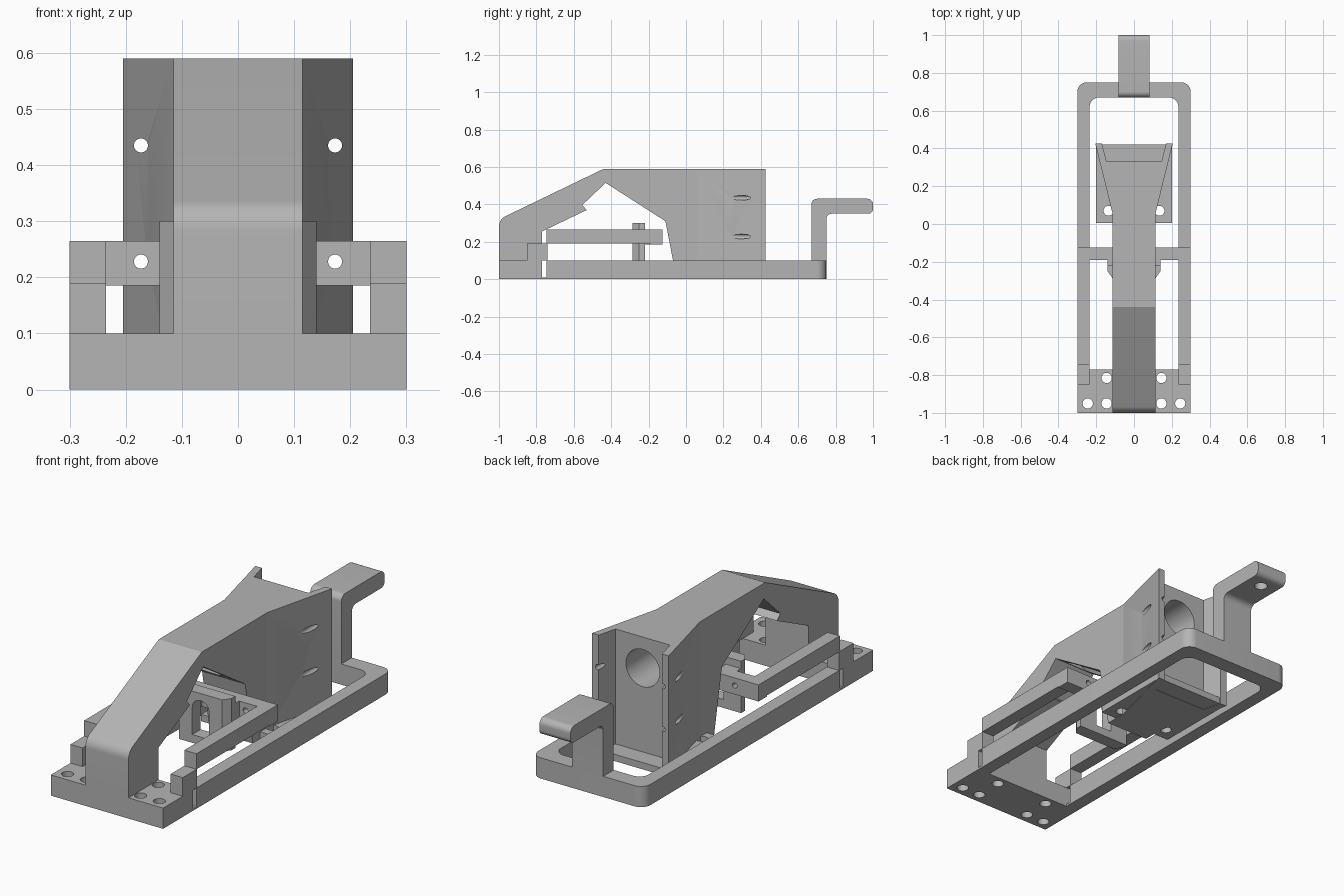
import bpy, bmesh, math
from mathutils import Vector

if "Cube" in bpy.data.objects:
    bpy.data.objects.remove(bpy.data.objects["Cube"])

grey = bpy.data.materials.new("plain grey")
grey.use_nodes = True
colour = (0.46, 0.46, 0.46, 1)
grey.diffuse_color = colour
grey.node_tree.nodes["Principled BSDF"].inputs["Base Color"].default_value = colour


def rounded(points):
    """Replace corners given as (a, b, radius) by short arcs."""
    out = []
    for i, p in enumerate(points):
        c = Vector(p[:2])
        if len(p) == 2:
            out.append(c)
            continue
        u = (Vector(points[i - 1][:2]) - c).normalized()
        v = (Vector(points[(i + 1) % len(points)][:2]) - c).normalized()
        half = u.angle(v) / 2
        centre = c + (u + v).normalized() * p[2] / math.sin(half)
        start = c + u * p[2] / math.tan(half) - centre
        end = c + v * p[2] / math.tan(half) - centre
        for k in range(9):
            d = start.lerp(end, k / 8).normalized()
            out.append(centre + d * p[2])
    return out


def prism(name, points, axis, lo, hi):
    """Extrude a (y, z) outline along x, or an (x, y) outline along z."""
    place = (lambda p, t: (t, p.x, p.y)) if axis == "x" else (lambda p, t: (p.x, p.y, t))
    outline = rounded(points)
    bm = bmesh.new()
    face = bm.faces.new([bm.verts.new(place(p, lo)) for p in outline])
    new = bmesh.ops.extrude_face_region(bm, geom=[face])["geom"]
    shift = Vector(place(Vector((0, 0)), hi - lo))
    bmesh.ops.translate(bm, vec=shift, verts=[g for g in new if isinstance(g, bmesh.types.BMVert)])
    bmesh.ops.recalc_face_normals(bm, faces=bm.faces)
    mesh = bpy.data.meshes.new(name)
    bm.to_mesh(mesh)
    bm.free()
    mesh.materials.append(grey)
    obj = bpy.data.objects.new(name, mesh)
    bpy.context.collection.objects.link(obj)
    return obj


def box(name, x, y, z):
    return prism(name, [(x[0], y[0]), (x[1], y[0]), (x[1], y[1]), (x[0], y[1])], "z", *z)


def drill(location, radius, depth, axis="z"):
    turn = (math.pi / 2, 0, 0) if axis == "y" else (0, 0, 0)
    bpy.ops.mesh.primitive_cylinder_add(vertices=40, radius=radius, depth=depth,
                                        location=location, rotation=turn)
    tool = bpy.context.object
    tool.hide_render = True
    tool.data.materials.append(grey)
    return tool


def activate(obj):
    bpy.ops.object.select_all(action="DESELECT")
    obj.select_set(True)
    bpy.context.view_layer.objects.active = obj


def cut(obj, tools):
    for tool in tools:
        mod = obj.modifiers.new("cut", "BOOLEAN")
        mod.object = tool
        mod.operation = "DIFFERENCE"
        mod.solver = "EXACT"
        activate(obj)
        bpy.ops.object.modifier_apply(modifier=mod.name)
        bpy.data.objects.remove(tool)


sides = (-1, 1)

# Mounting block with six screw holes
block = box("mounting_block", (-0.3, 0.3), (-1, -0.77), (0, 0.1))
cut(block, [drill((s * x, y, 0.05), 0.027, 0.3)
            for s in sides for x, y in ((0.245, -0.95), (0.145, -0.95), (0.145, -0.815))])

# Arched body, with its stepped opening
arch = prism("arched_body", [
    (-1, 0.09), (-1, 0.32, 0.06), (-0.44, 0.59), (0.33, 0.59), (0.33, 0),
    (-0.05, 0), (-0.11, 0.31), (-0.43, 0.515), (-0.555, 0.396), (-0.53, 0.37),
    (-0.77, 0.255), (-0.77, 0.09)], "x", -0.115, 0.115)

# Flared back with two wings
half = [(0.115, 0.06), (0.205, 0.425), (0.17, 0.425), (0.145, 0.33)]
flare = prism("flared_back", half + [(-x, y) for x, y in reversed(half)], "z", 0, 0.59)
cut(flare, [drill((s * 0.173, 0.29, z), 0.0125, 0.4, "y")
            for s in sides for z in (0.228, 0.435)])
for part in (arch, flare):
    cut(part, [drill((0, 0.0, 0.44), 0.09, 0.84, "y")])

# Floor plate under the body
floor = box("floor_plate", (-0.2, 0.2), (0.005, 0.42), (0.002, 0.035))
cut(floor, [drill((s * 0.135, 0.07, 0.02), 0.026, 0.2) for s in sides])

# Open lever frame with rounded back corners
prism("lever_frame", [
    (-0.3, -0.745), (-0.3, 0.75, 0.05), (0.3, 0.75, 0.05), (0.3, -0.745),
    (0.235, -0.745), (0.235, 0.67, 0.05), (-0.235, 0.67, 0.05), (-0.235, -0.745)],
    "z", 0, 0.1)

# Thin hinges, hinge posts and upper arms on both sides
for s, word in zip(sides, ("right", "left")):
    span = sorted((s * 0.235, s * 0.3))
    box(word + "_lower_hinge", span, (-0.775, -0.74), (0, 0.01))
    box(word + "_hinge_post", span, (-0.85, -0.77), (0.095, 0.19))
    box(word + "_upper_hinge", span, (-0.775, -0.74), (0.1, 0.19))
    box(word + "_upper_arm", span, (-0.745, -0.13), (0.19, 0.265))

# Cross bar joining the arms
bar = box("cross_bar", (-0.3, 0.3), (-0.19, -0.125), (0.185, 0.265))
cut(bar, [drill((s * 0.173, -0.15, 0.228), 0.0125, 0.2, "y") for s in sides])

# Slotted holder in front of the cross bar
holder = prism("slotted_holder", [
    (-0.14, -0.22), (0.14, -0.22), (0.14, -0.25), (0.115, -0.285),
    (-0.115, -0.285), (-0.14, -0.25)], "z", 0.05, 0.3)
cut(holder, [box("slot", (-0.045, 0.045), (-0.4, -0.1), (0.09, 0.22)),
             drill((0, -0.25, 0.22), 0.045, 0.3, "y")])
for s in sides:
    box("holder_bridge", sorted((s * 0.06, s * 0.14)), (-0.225, -0.185), (0.185, 0.265))

# Bent handle with a blind hole underneath
handle = prism("handle", [
    (0.67, 0.09), (0.67, 0.43, 0.03), (1, 0.43, 0.03), (1, 0.35, 0.025),
    (0.75, 0.35, 0.03), (0.75, 0.09)], "x", -0.083, 0.083)
cut(handle, [drill((0, 0.92, 0.35), 0.03, 0.08)])

# Smooth only the rounded surfaces
for obj in bpy.context.scene.objects:
    if obj.type == "MESH":
        activate(obj)
        bpy.ops.object.shade_smooth_by_angle(angle=math.radians(20))
